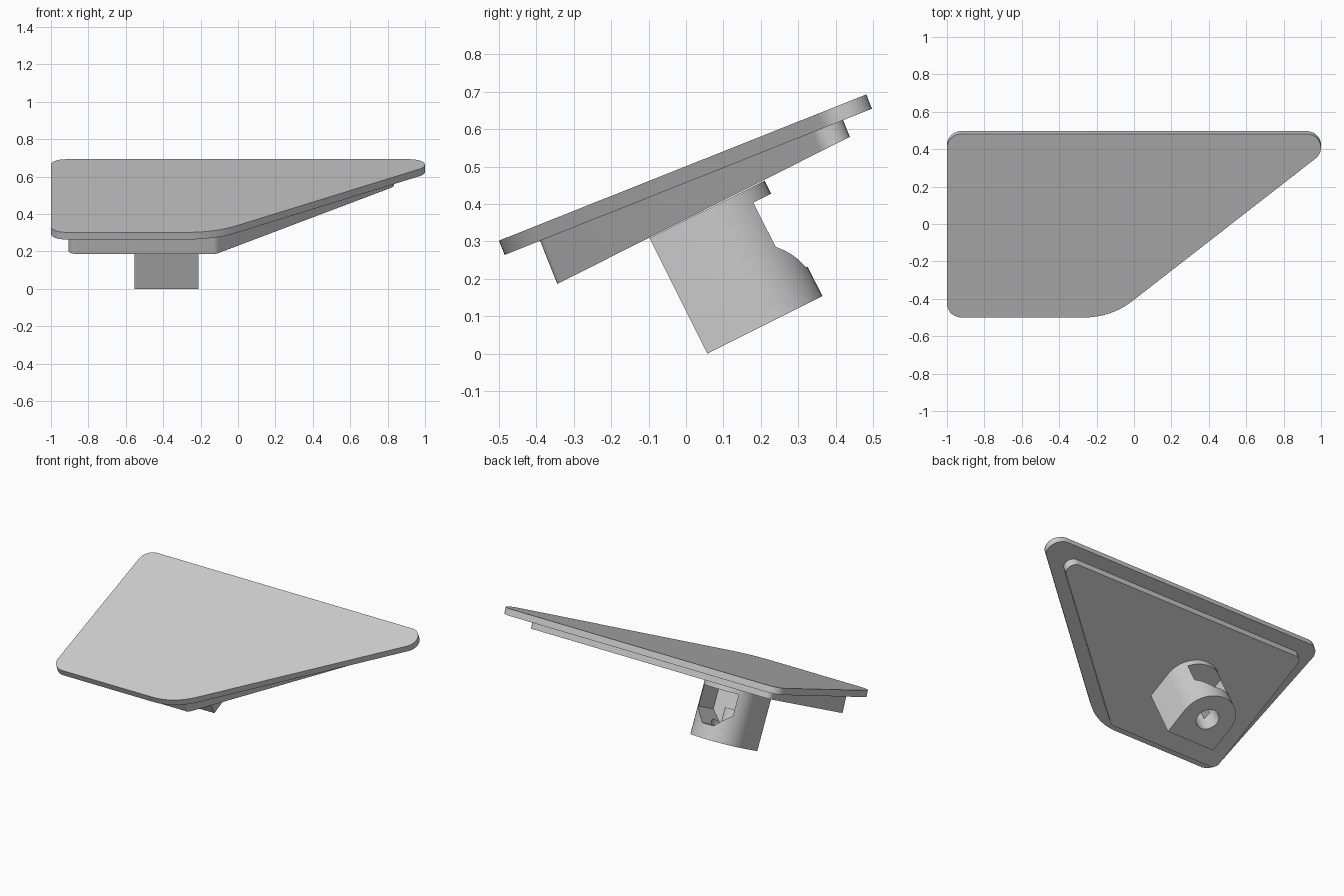
import bpy, bmesh, math
from mathutils import Vector

if "Cube" in bpy.data.objects:
    bpy.data.objects.remove(bpy.data.objects["Cube"])

C, S = math.cos(math.radians(21.7)), math.sin(math.radians(21.7))
BC, BS = math.cos(math.radians(26.6)), math.sin(math.radians(26.6))
BOSS_X, BOSS_R, BOSS_H = -0.382, 0.172, 0.345


def plate_space(x, s, n):
    """Across, up the slope, along the plate normal."""
    return (x, -0.5 + C * s - S * n, 0.302 + S * s + C * n)


def boss_space(x, u, h):
    """Across, along the underside slope, up the boss axis."""
    return (BOSS_X + x, 0.057 + BC * u - BS * h, BS * u + BC * h)


def rounded(corners, steps=10):
    """Convex outline from (x, y, radius) corners."""
    pts = []
    for i, (x, y, r) in enumerate(corners):
        p = Vector((x, y))
        a = (Vector(corners[i - 1][:2]) - p).normalized()
        b = (Vector(corners[(i + 1) % len(corners)][:2]) - p).normalized()
        half = a.angle(b) / 2
        mid = p + (a + b).normalized() * r / math.sin(half)
        t0 = p + a * r / math.tan(half) - mid
        t1 = p + b * r / math.tan(half) - mid
        sweep = math.pi - 2 * half
        for k in range(steps + 1):
            f = k / steps
            v = (t0 * math.sin((1 - f) * sweep) + t1 * math.sin(f * sweep)) / math.sin(sweep)
            pts.append(tuple(mid + v))
    return pts


def prism(name, outline, low, high):
    """Solid between two mapped copies of an outline."""
    bm = bmesh.new()
    a = [bm.verts.new(low(*p)) for p in outline]
    b = [bm.verts.new(high(*p)) for p in outline]
    bm.faces.new(a)
    bm.faces.new(b)
    for i in range(len(a)):
        j = (i + 1) % len(a)
        bm.faces.new((a[i], a[j], b[j], b[i]))
    bmesh.ops.recalc_face_normals(bm, faces=bm.faces)
    me = bpy.data.meshes.new(name)
    bm.to_mesh(me)
    bm.free()
    ob = bpy.data.objects.new(name, me)
    bpy.context.collection.objects.link(ob)
    return ob


def activate(ob):
    bpy.ops.object.select_all(action='DESELECT')
    ob.select_set(True)
    bpy.context.view_layer.objects.active = ob


# Tilted top plate
top = prism("top_plate",
            rounded([(-1, 0, .08), (-.122, 0, .4), (1.14, 1.057, .08), (-1, 1.057, .08)]),
            lambda x, s: plate_space(x, s, -.041),
            lambda x, s: plate_space(x, s, 0))

# Inset wedge below it, thicker at the front
wedge = prism("wedge_base",
              rounded([(-.907, .102, .04), (-.117, .102, .04), (.922, .974, .05), (-.907, .974, .04)]),
              lambda x, s: plate_space(x, s, -.165 + .0872 * (s - .102)),
              lambda x, s: plate_space(x, s, -.041))

# Mounting boss: square front, half-round back
arc = [(BOSS_R * math.cos(math.pi * k / 24), BOSS_R + BOSS_R * math.sin(math.pi * k / 24))
       for k in range(25)]
boss = prism("mounting_boss", [(-BOSS_R, 0), (BOSS_R, 0)] + arc,
             lambda x, u: boss_space(x, u, 0),
             lambda x, u: boss_space(x, u, BOSS_H))

# Cutters: screw hole and chamfered pocket open to the back
ring = [(.07 * math.cos(math.tau * k / 32), BOSS_R + .07 * math.sin(math.tau * k / 32))
        for k in range(32)]
hole = prism("hole_cutter", ring,
             lambda x, u: boss_space(x, u, -.05),
             lambda x, u: boss_space(x, u, .2))
pocket = prism("pocket_cutter",
               [(-.04, .088), (.04, .088), (.124, .173), (.124, .306), (-.124, .306), (-.124, .173)],
               lambda x, h: boss_space(x, .12, h),
               lambda x, h: boss_space(x, .45, h))
for cutter in (pocket, hole):
    cutter.hide_render = True
    activate(boss)
    m = boss.modifiers.new("cut", 'BOOLEAN')
    m.operation, m.solver, m.object = 'DIFFERENCE', 'EXACT', cutter
    bpy.ops.object.modifier_apply(modifier=m.name)
    bpy.data.objects.remove(cutter)

for ob in (top, wedge, boss):
    activate(ob)
    bpy.ops.object.shade_smooth_by_angle(angle=math.radians(25))
